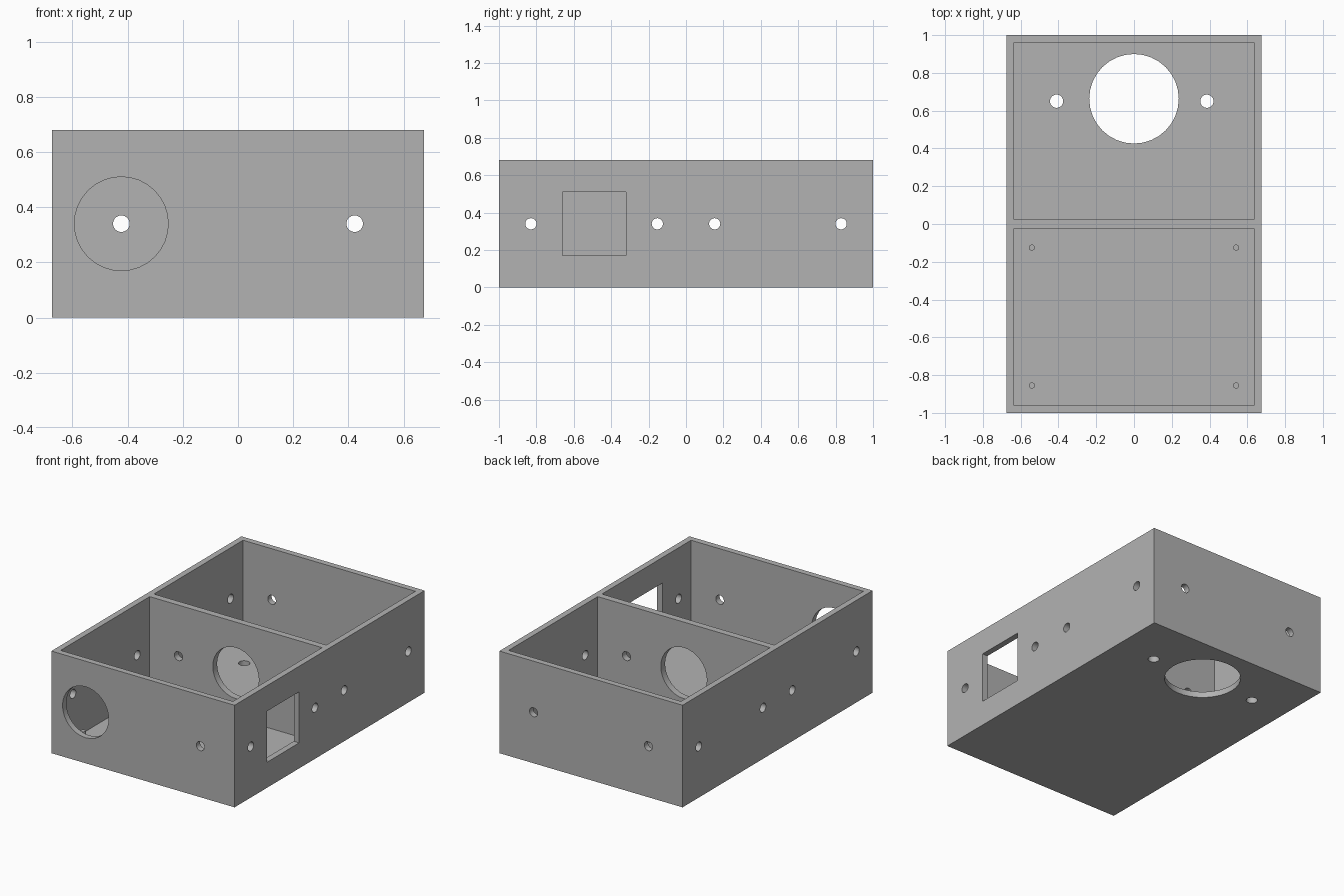
import bpy
from math import pi

if "Cube" in bpy.data.objects:
    bpy.data.objects.remove(bpy.data.objects["Cube"], do_unlink=True)

HALF_X, HALF_Y, HEIGHT = 0.675, 1.0, 0.68
WALL, DIVIDER = 0.04, 0.045
MID = HEIGHT / 2
CELL = (DIVIDER / 2 + HALF_Y - WALL) / 2      # centre of each compartment
CELL_LEN = HALF_Y - WALL - DIVIDER / 2
AXIS = {"x": (0, pi / 2, 0), "y": (pi / 2, 0, 0), "z": (0, 0, 0)}

grey = bpy.data.materials.new("grey plastic")
grey.use_nodes = True
colour = (0.448, 0.448, 0.448, 1)
grey.diffuse_color = colour
grey.node_tree.nodes["Principled BSDF"].inputs["Base Color"].default_value = colour


def block(name, centre, size):
    bpy.ops.mesh.primitive_cube_add(size=1, location=centre)
    ob = bpy.context.object
    ob.name = name
    ob.scale = size
    bpy.ops.object.transform_apply(location=False, rotation=False, scale=True)
    ob.data.materials.append(grey)
    return ob


def rod(name, centre, radius, depth, axis="z", sides=32):
    bpy.ops.mesh.primitive_cylinder_add(vertices=sides, radius=radius, depth=depth,
                                        location=centre, rotation=AXIS[axis])
    ob = bpy.context.object
    ob.name = name
    ob.data.materials.append(grey)
    return ob


def cut(target, cutter):
    mod = target.modifiers.new("cut", "BOOLEAN")
    mod.operation = "DIFFERENCE"
    mod.solver = "EXACT"
    mod.object = cutter
    bpy.context.view_layer.objects.active = target
    bpy.ops.object.modifier_apply(modifier=mod.name)
    bpy.data.objects.remove(cutter, do_unlink=True)


# Open box with two compartments
box = block("box", (0, 0, MID), (2 * HALF_X, 2 * HALF_Y, HEIGHT))
for s in (-1, 1):
    cut(box, block("cavity", (0, s * CELL, WALL + 0.5),
                   (2 * (HALF_X - WALL), CELL_LEN, 1)))

# Screw holes through both side walls
for s in (-1, 1):
    for d in (-0.338, 0.338):
        cut(box, rod("side_hole", (0, s * CELL + d, MID), 0.03, 2, "x"))

# Screw holes through front, divider and back
for x in (-0.423, 0.423):
    cut(box, rod("end_hole", (x, 0, MID), 0.03, 3, "y"))

# Round ports in the front wall and the divider
cut(box, rod("front_port", (-0.423, -HALF_Y, MID), 0.17, 0.2, "y"))
cut(box, rod("divider_port", (0, 0, MID), 0.17, 0.2, "y"))

# Square window in the side wall
cut(box, block("window", (HALF_X, -0.49, MID), (0.2, 0.34, 0.34)))

# Floor openings in the rear compartment
cut(box, rod("floor_port", (0, 0.663, 0), 0.237, 0.2))
for x in (-0.41, 0.386):
    cut(box, rod("floor_hole", (x, 0.65, 0), 0.035, 0.2))

bpy.ops.object.select_all(action="DESELECT")
box.select_set(True)
bpy.context.view_layer.objects.active = box
bpy.ops.object.shade_smooth_by_angle(angle=pi / 6)

# Mounting posts in the front compartment
POST_TOP = 0.13
for x in (-0.541, 0.541):
    for y in (-0.855, -0.125):
        rod("mounting_post", (x, y, (POST_TOP + 0.03) / 2), 0.016, POST_TOP - 0.03, sides=20)
        bpy.ops.object.shade_smooth_by_angle(angle=pi / 6)
